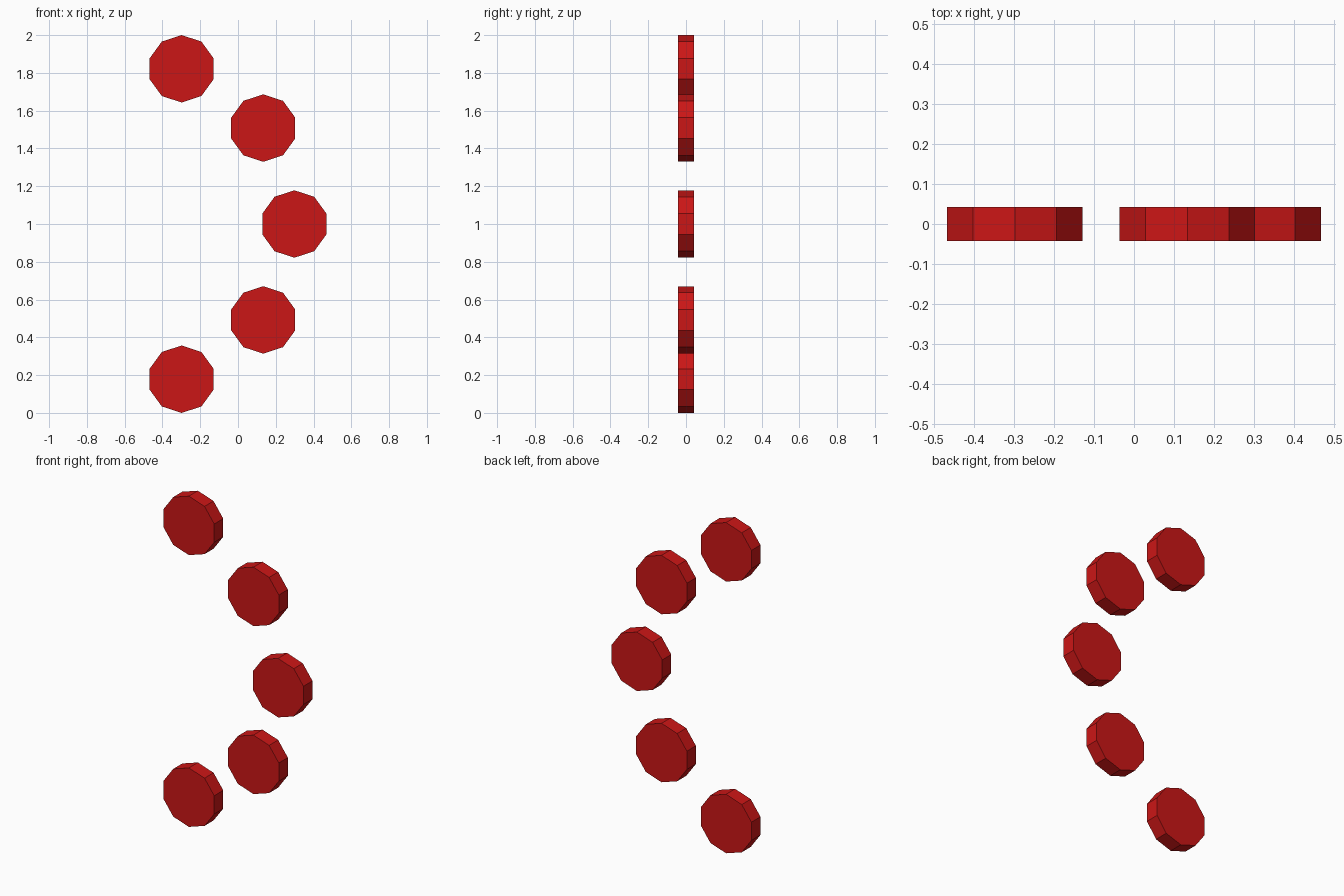
import bpy
import math

if "Cube" in bpy.data.objects:
    bpy.data.objects.remove(bpy.data.objects["Cube"])

ARC = 0.864                                        # radius of the arc the discs sit on
STEP = math.radians(36)
RADIUS = 1.0 - ARC * math.sin(2 * STEP)            # disc radius, fills the height to 2
THICKNESS = 0.086
CENTRE_X = -ARC * (1 + math.cos(2 * STEP)) / 2     # centres the arc on x = 0

red = bpy.data.materials.new("red")
red.diffuse_color = (0.6, 0.008, 0.008, 1)
red.use_nodes = True
red.node_tree.nodes["Principled BSDF"].inputs["Base Color"].default_value = red.diffuse_color

# Five ten-sided discs facing the front, spaced along an arc
names = ["bottom_disc", "lower_disc", "middle_disc", "upper_disc", "top_disc"]
for i, name in enumerate(names):
    angle = (i - 2) * STEP
    bpy.ops.mesh.primitive_cylinder_add(
        vertices=10, radius=RADIUS, depth=THICKNESS,
        location=(CENTRE_X + ARC * math.cos(angle), 0, 1 + ARC * math.sin(angle)),
        rotation=(math.pi / 2, 0, 0))
    disc = bpy.context.object
    disc.name = name
    disc.data.materials.append(red)
